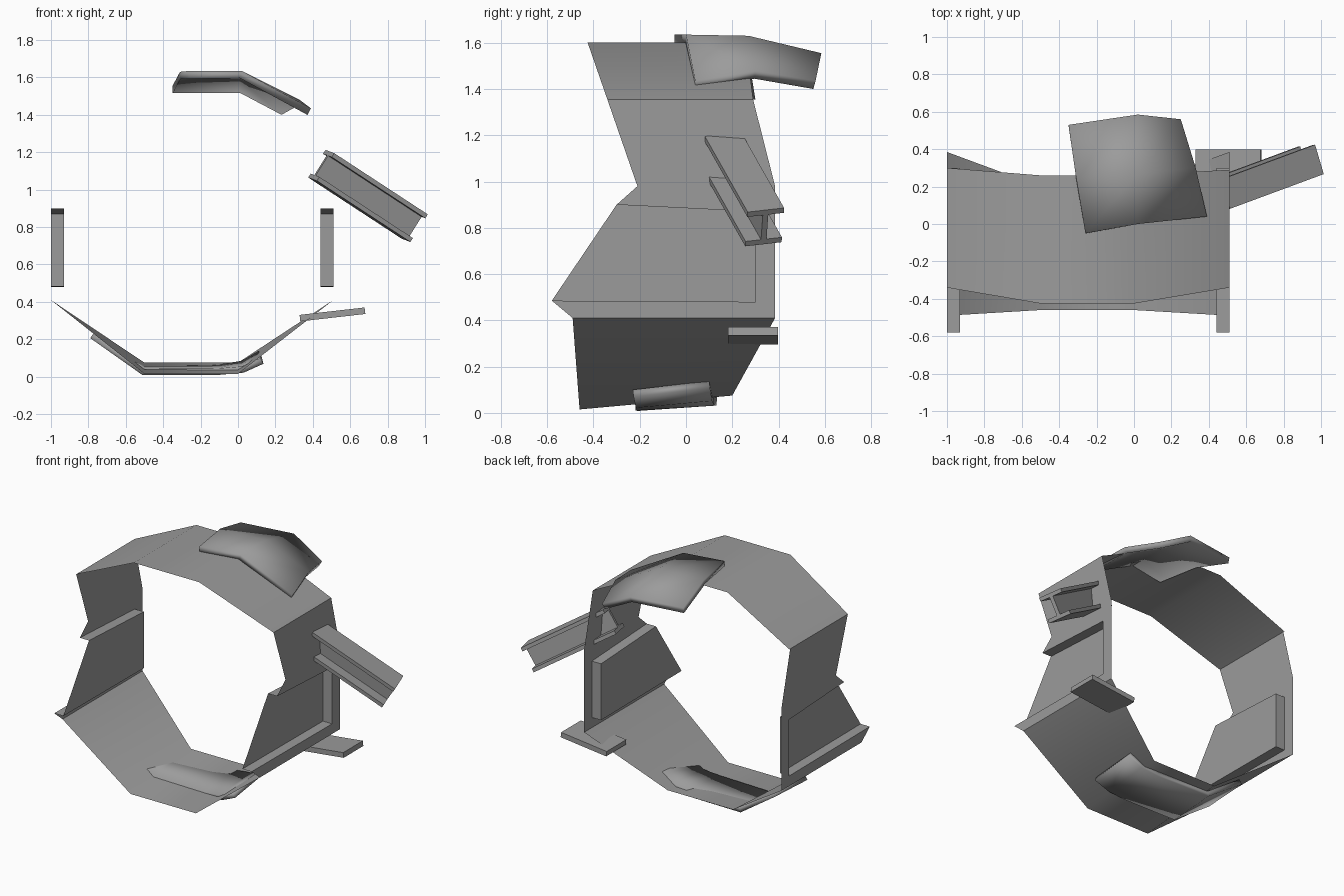
import bpy
import math
from mathutils import Vector, Matrix

cube = bpy.data.objects.get("Cube")
if cube:
    bpy.data.objects.remove(cube, do_unlink=True)

grey = bpy.data.materials.new("metal_grey")
grey.use_nodes = True
tone = (0.33, 0.33, 0.33, 1)
grey.diffuse_color = tone
grey.node_tree.nodes["Principled BSDF"].inputs["Base Color"].default_value = tone


def make(name, verts, faces, thickness=0):
    """Mesh object in the shared grey; thickness is added below the surface."""
    mesh = bpy.data.meshes.new(name)
    mesh.from_pydata(verts, [], faces)
    mesh.materials.append(grey)
    obj = bpy.data.objects.new(name, mesh)
    bpy.context.collection.objects.link(obj)
    if thickness:
        solid = obj.modifiers.new("thickness", 'SOLIDIFY')
        solid.thickness = thickness
        solid.offset = -1
    bpy.ops.object.select_all(action='DESELECT')
    obj.select_set(True)
    bpy.context.view_layer.objects.active = obj
    bpy.ops.object.shade_smooth_by_angle(angle=math.radians(45))
    return obj


def grid(name, rows, thickness=0):
    """Rows run front to back, points in a row run along +x."""
    n = len(rows[0])
    faces = [(r * n + c, r * n + c + 1, (r + 1) * n + c + 1, (r + 1) * n + c)
             for r in range(len(rows) - 1) for c in range(n - 1)]
    return make(name, [p for row in rows for p in row], faces, thickness)


def box(name, size, matrix):
    """Box centred on the origin of the given frame."""
    verts = [matrix @ Vector((x * size[0], y * size[1], z * size[2]))
             for x in (-.5, .5) for y in (-.5, .5) for z in (-.5, .5)]
    faces = [(0, 1, 3, 2), (4, 6, 7, 5), (0, 4, 5, 1),
             (2, 3, 7, 6), (0, 2, 6, 4), (1, 5, 7, 3)]
    return make(name, verts, faces)


LEFT, RIGHT = 0.51, -1.0
DEPTH = 0.07

# Arched roof and trough floor of the ring
bends = (RIGHT, -0.5, 0, LEFT)
low, high = 1.355, 1.6
grid("roof_shell", [
    list(zip(bends, (-.34, -.425, -.425, -.34), (low, high, high, low))),
    list(zip(bends, (.3, .26, .26, .29), (low, high, high, low)))])
grid("floor_shell", [
    list(zip(bends, (-.49, -.46, -.46, -.49), (.41, .015, .015, .41))),
    list(zip(bends, (.385, .2, .2, .385), (.41, .075, .075, .41)))])

# Side walls, each with a recess that is open outward and to the front
outline = [(-.34, low), (.29, low), (.385, .98), (-.21, .98),
           (.385, .87), (.385, .48), (.385, .41), (-.49, .41)]
recess = [(-.3, .9), (.3, .87), (.3, .48), (-.58, .485)]
wall_faces = [(0, 1, 2, 3), (3, 2, 4, 9, 8), (9, 4, 5, 10), (11, 10, 5, 6, 7),
              (12, 13, 14, 15), (8, 9, 13, 12), (9, 10, 14, 13), (10, 11, 15, 14)]
for name, x, side in (("left_wall", LEFT, 1), ("right_wall", RIGHT, -1)):
    points = [(x, y, z) for y, z in outline + recess]
    points += [(x - side * DEPTH, y, z) for y, z in recess]
    make(name, points, [f[::-side] for f in wall_faces])

# Bent cover plate lying askew on the roof
grid("roof_plate", [
    [(-.26, -.05, 1.635), (.02, 0, 1.635), (.39, .04, 1.435)],
    [(-.31, .25, 1.63), (.02, .27, 1.63), (.33, .3, 1.48)],
    [(-.35, .53, 1.555), (.02, .585, 1.555), (.25, .56, 1.435)]], 0.04)

# Bent patch plate set into the floor
grid("floor_plate", [
    [(-.77, -.2, .235), (-.5, -.21, .042), (-.1, -.22, .045), (.02, -.22, .055), (.12, -.23, .1)],
    [(-.76, .14, .245), (-.5, .13, .066), (-.1, .12, .066), (.02, .11, .085), (.11, .1, .138)]], 0.035)

# Small tilted plate through the left edge of the floor
tilt = Matrix.Translation((.505, .29, .333)) @ Matrix.Rotation(math.radians(-6.5), 4, 'Y')
box("edge_plate", (.35, .215, .035), tilt)

# Beam with two flanges and a web, piercing the left wall
start, end = Vector((.445, .155, 1.13)), Vector((.945, .34, .803))
along = (end - start).normalized()
across = Vector((-.05, .155, .02))
across = (across - along * across.dot(along)).normalized()
up = along.cross(across)
frame = Matrix((along, across, up)).transposed().to_4x4()
frame.translation = (start + end) / 2
length, height, flange = (end - start).length, 0.175, 0.025
for name, sign in (("beam_top_flange", 1), ("beam_bottom_flange", -1)):
    offset = Matrix.Translation((0, 0, sign * (height - flange) / 2))
    box(name, (length, .165, flange), frame @ offset)
box("beam_web", (length, flange, height - flange), frame)
